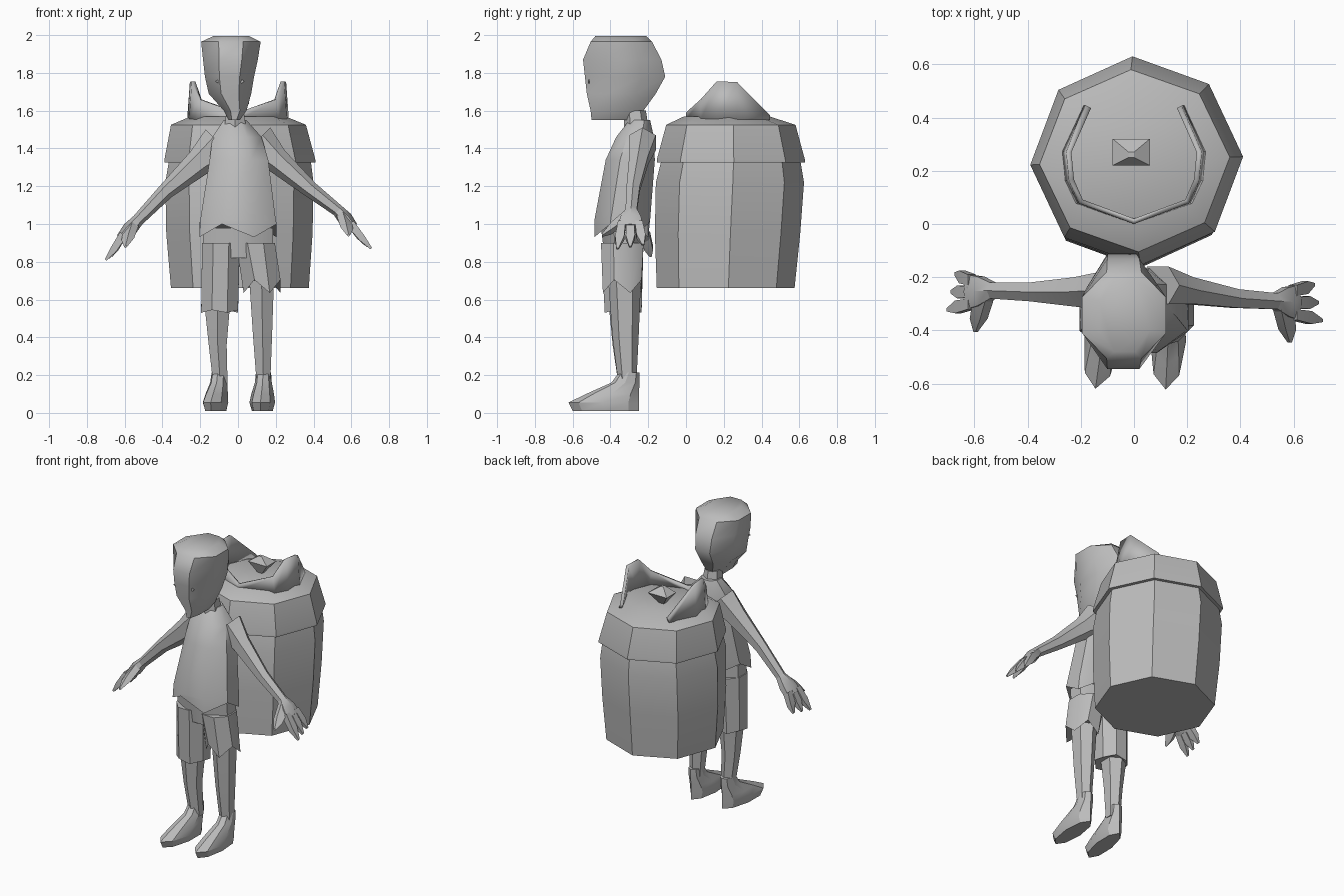
import bpy, bmesh
from math import sin, cos, pi
from mathutils import Vector

cube = bpy.data.objects.get("Cube")
if cube:
    bpy.data.objects.remove(cube, do_unlink=True)

GREY = (0.5, 0.5, 0.5, 1)
clay = bpy.data.materials.new("plain grey")
clay.use_nodes = True
clay.diffuse_color = GREY
clay.node_tree.nodes["Principled BSDF"].inputs["Base Color"].default_value = GREY


def finish(name, bm, angle=40):
    bmesh.ops.remove_doubles(bm, verts=bm.verts, dist=0.0005)
    bmesh.ops.recalc_face_normals(bm, faces=bm.faces)
    mesh = bpy.data.meshes.new(name)
    bm.to_mesh(mesh)
    bm.free()
    mesh.materials.append(clay)
    ob = bpy.data.objects.new(name, mesh)
    bpy.context.collection.objects.link(ob)
    bpy.ops.object.select_all(action="DESELECT")
    ob.select_set(True)
    bpy.context.view_layer.objects.active = ob
    bpy.ops.object.shade_smooth_by_angle(angle=angle * pi / 180)
    return ob


def loft(name, rings, n=8, u=(1, 0, 0), v=(0, 1, 0), phase=0.5, jag=0, angle=40):
    """Skin rings of (centre, half width, half depth); jag makes a torn first ring."""
    bm = bmesh.new()
    u, v = Vector(u), Vector(v)
    fit = 1 / cos(pi / n) if phase == 0.5 else 1
    loops = []
    for k, (c, a, b) in enumerate(rings):
        loop = []
        for i in range(n):
            t = 2 * pi * (i + phase) / n
            p = Vector(c) + u * (a * fit * cos(t)) + v * (b * fit * sin(t))
            if k == 0:
                p.z += jag * (i % 2)
            loop.append(bm.verts.new(p))
        loops.append(loop)
    for lo, hi in zip(loops, loops[1:]):
        for i in range(n):
            j = (i + 1) % n
            bm.faces.new((lo[i], lo[j], hi[j], hi[i]))
    bm.faces.new(loops[0])
    bm.faces.new(loops[-1])
    return finish(name, bm, angle)


def column(name, rows, **kw):
    """Upright loft from rows of (z, x min, x max, y min, y max)."""
    rings = [(((x0 + x1) / 2, (y0 + y1) / 2, z), (x1 - x0) / 2, (y1 - y0) / 2)
             for z, x0, x1, y0, y1 in rows]
    return loft(name, rings, **kw)


# Basket and its overhanging lid
column("basket_body", [
    (0.66, -0.355, 0.375, -0.155, 0.575),
    (0.95, -0.38, 0.395, -0.165, 0.605),
    (1.22, -0.385, 0.4, -0.16, 0.625),
    (1.34, -0.365, 0.385, -0.13, 0.605)], phase=0.05)
column("basket_lid", [
    (1.325, -0.39, 0.41, -0.155, 0.63),
    (1.34, -0.39, 0.41, -0.155, 0.63),
    (1.525, -0.355, 0.36, -0.105, 0.58),
    (1.57, -0.25, 0.25, -0.01, 0.44)], phase=0.05, angle=30)

# Collar on the lid, open at the back, with a raised peak on each side
half = [(0, 0.01, 1.59), (0.2, 0.085, 1.66), (0.235, 0.165, 1.755),
        (0.245, 0.27, 1.75), (0.17, 0.44, 1.575)]
line = [(-x, y, z) for x, y, z in half[:0:-1]] + half
bm = bmesh.new()
low = [bm.verts.new((x * 1.06, y, 1.55)) for x, y, z in line]
top = [bm.verts.new(p) for p in line]
for i in range(len(line) - 1):
    bm.faces.new((low[i], low[i + 1], top[i + 1], top[i]))
collar = finish("lid_collar", bm)
thick = collar.modifiers.new("thickness", "SOLIDIFY")
thick.thickness = 0.02
thick.offset = 0

# Small pointed knob on the lid
column("lid_knob", [(1.56, -0.02, 0.0, 0.25, 0.27), (1.64, -0.08, 0.06, 0.22, 0.32),
                    (1.68, -0.02, 0.0, 0.25, 0.27)], n=4, angle=10)

# Head, tapering to a narrow chin
column("head", [
    (1.55, -0.05, 0.01, -0.5, -0.25),
    (1.6, -0.075, 0.045, -0.505, -0.225),
    (1.69, -0.155, 0.07, -0.525, -0.16),
    (1.78, -0.175, 0.085, -0.535, -0.11),
    (1.87, -0.185, 0.105, -0.545, -0.13),
    (1.965, -0.195, 0.12, -0.505, -0.18),
    (1.995, -0.13, 0.06, -0.48, -0.21)], phase=0.5, angle=45)
for side, x in (("right", -0.105), ("left", 0.02)):
    loft(side + "_eye", [((x, -0.517, 1.755), 0.014, 0.01), ((x, -0.51, 1.755), 0.014, 0.01)],
         n=4, v=(0, 0, 1), phase=0)

# Neck, shirt with a torn hem, and hips
column("neck", [(1.46, -0.08, 0.05, -0.32, -0.2), (1.6, -0.06, 0.03, -0.32, -0.22)], n=6)
column("shirt", [
    (0.93, -0.205, 0.205, -0.485, -0.2),
    (1.02, -0.2, 0.2, -0.485, -0.19),
    (1.34, -0.15, 0.16, -0.425, -0.165),
    (1.46, -0.135, 0.125, -0.37, -0.17),
    (1.55, -0.075, 0.045, -0.3, -0.19)], jag=0.07)
column("hips", [(0.82, -0.185, 0.185, -0.43, -0.23), (0.98, -0.185, 0.185, -0.45, -0.22)])

# Shorts, legs and shoes: the right leg of the shorts hangs lower
column("right_short_leg", [(0.53, -0.195, 0.0, -0.43, -0.235),
                           (0.9, -0.19, 0.01, -0.45, -0.225)], jag=0.015)
column("left_short_leg", [(0.635, 0.03, 0.225, -0.44, -0.235),
                          (0.9, -0.01, 0.195, -0.45, -0.225)], jag=0.07)
column("right_leg", [(0.14, -0.13, -0.055, -0.35, -0.27), (0.36, -0.155, -0.06, -0.38, -0.27),
                     (0.6, -0.18, -0.04, -0.4, -0.25)], n=6)
column("left_leg", [(0.14, 0.1, 0.17, -0.35, -0.27), (0.4, 0.08, 0.18, -0.38, -0.26),
                    (0.7, 0.06, 0.19, -0.4, -0.25)], n=6)

for side, x, turn in (("right", -0.1, -0.14), ("left", 0.135, -0.05)):
    across = Vector((cos(turn), sin(turn), 0))
    along = Vector((-sin(turn), cos(turn), 0))
    rows = [(0.01, -0.425, 0.055, 0.175), (0.055, -0.435, 0.068, 0.187),
            (0.1, -0.39, 0.06, 0.14), (0.16, -0.32, 0.045, 0.075), (0.215, -0.3, 0.04, 0.055)]
    rings = [(Vector((x, -0.3, z)) + along * (y + 0.3), a, b) for z, y, a, b in rows]
    loft(side + "_shoe", rings, u=across, v=along, phase=0, angle=30)

# Arms and hands
ARMS = {
    "right": (-1, [((-0.09, -0.25, 1.42), 0.07, 0.1), ((-0.2, -0.255, 1.33), 0.055, 0.065),
                   ((-0.38, -0.255, 1.175), 0.035, 0.038), ((-0.53, -0.25, 1.02), 0.03, 0.028)],
              (-0.62, -0.255, 0.92), (-0.675, -0.255, 0.81)),
    "left": (1, [((0.09, -0.23, 1.43), 0.07, 0.1), ((0.2, -0.25, 1.34), 0.05, 0.06),
                 ((0.38, -0.28, 1.185), 0.035, 0.038), ((0.53, -0.29, 1.07), 0.03, 0.028)],
             (0.61, -0.295, 0.98), (0.68, -0.295, 0.87)),
}
for side, (s, arm, palm, tip) in ARMS.items():
    y_axis, normal = (0, 1, 0), (s * 0.7, 0, 0.7)
    loft(side + "_arm", arm, n=6, u=y_axis, v=normal)
    wrist = Vector(arm[-1][0])
    palm, tip = Vector(palm), Vector(tip)
    loft(side + "_palm", [(wrist, 0.03, 0.028), (wrist.lerp(palm, 0.5), 0.055, 0.035),
                          (palm, 0.065, 0.025)], n=6, u=y_axis, v=normal)
    for i in range(3):
        off = Vector((0, (i - 1) * 0.045, 0))
        bend = Vector((-s * 0.015 * (i - 1) + s * 0.01, off.y * 0.5, 0.01 * i))
        loft(f"{side}_finger_{i + 1}", [
            (palm + off - (tip - palm) * 0.2, 0.02, 0.022),
            (palm.lerp(tip, 0.5) + off + bend * 0.5, 0.024, 0.018),
            (tip + off + bend, 0.006, 0.006)], n=4, u=y_axis, v=normal)
    # Thumb points forward and down
    root = wrist.lerp(palm, 0.4) + Vector((0, -0.03, 0))
    end = palm + Vector((-s * 0.025, -0.15, -0.04))
    loft(side + "_thumb", [(root, 0.035, 0.022), (root.lerp(end, 0.6), 0.028, 0.02),
                           (end, 0.006, 0.006)], n=4, u=(s * 0.7, 0, -0.7), v=normal)
